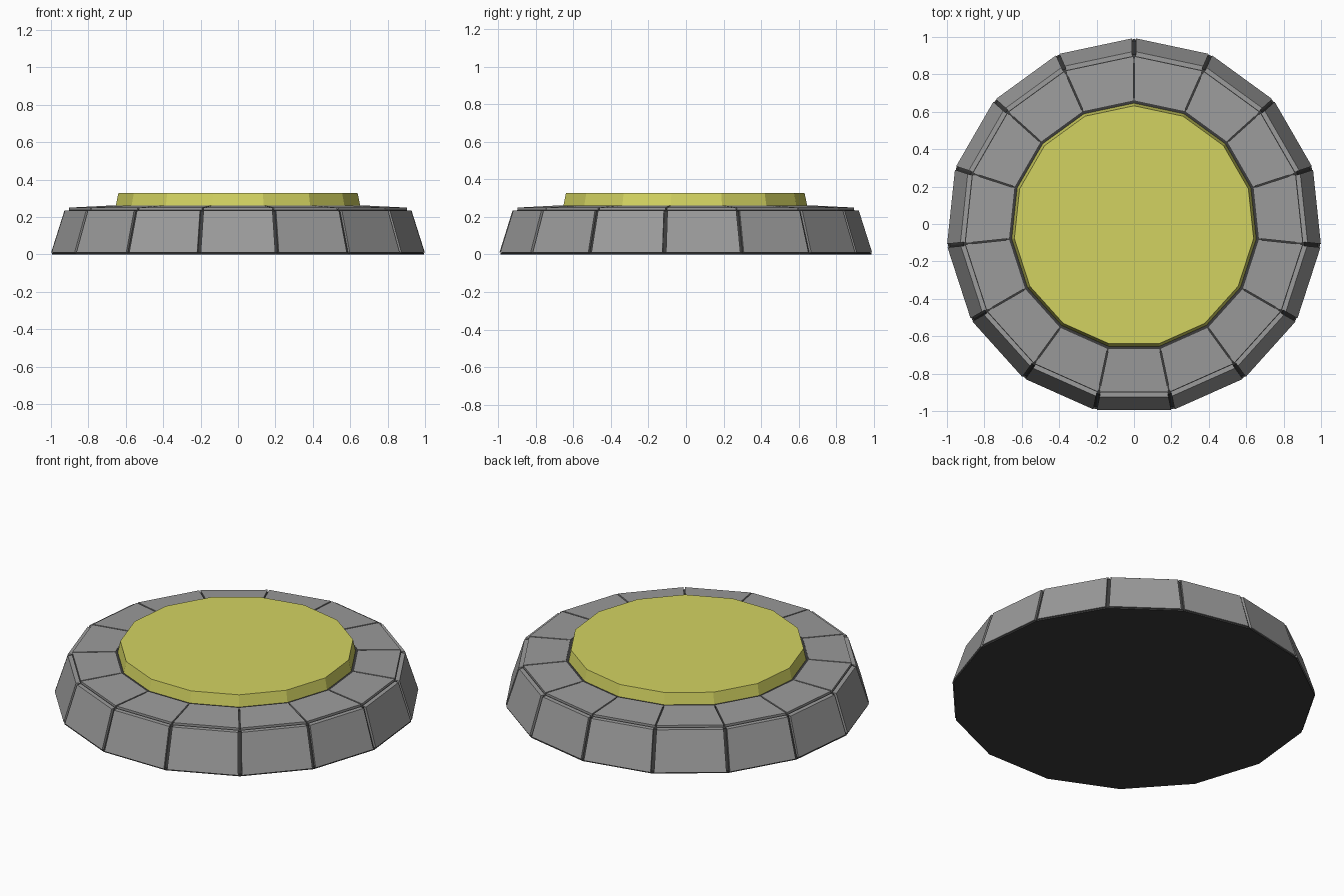
import bpy, bmesh, math
from mathutils import Vector

if "Cube" in bpy.data.objects:
    bpy.data.objects.remove(bpy.data.objects["Cube"])

N = 15
STEP = 2 * math.pi / N
YC = -0.011  # centres the odd-sided ring on its bounds


def material(name, r, g, b):
    m = bpy.data.materials.new(name)
    m.diffuse_color = (r, g, b, 1)
    m.use_nodes = True
    m.node_tree.nodes["Principled BSDF"].inputs["Base Color"].default_value = m.diffuse_color
    return m


STONE = material("stone grey", 0.33, 0.33, 0.33)
DARK = material("dark grout", 0.045, 0.045, 0.045)
YELLOW = material("yellow pad", 0.65, 0.65, 0.12)


def corner(i, r, z):
    a = math.pi / 2 + i * STEP
    return Vector((r * math.cos(a), r * math.sin(a) + YC, z))


def finish(bm, name, mat):
    bmesh.ops.recalc_face_normals(bm, faces=bm.faces)
    me = bpy.data.meshes.new(name)
    bm.to_mesh(me)
    bm.free()
    me.materials.append(mat)
    ob = bpy.data.objects.new(name, me)
    bpy.context.collection.objects.link(ob)


def lathe(name, profile, mat):
    """Closed 15-sided solid from (radius, z) rings, bottom to top."""
    bm = bmesh.new()
    rings = [[bm.verts.new(corner(i, r, z)) for i in range(N)] for r, z in profile]
    for a, b in zip(rings, rings[1:]):
        for i in range(N):
            j = (i + 1) % N
            bm.faces.new((a[i], a[j], b[j], b[i]))
    bm.faces.new(rings[0])
    bm.faces.new(rings[-1])
    finish(bm, name, mat)


def blocks(name, section, gap, mat):
    """One block per side: a (radius, z) section swept along the side, trimmed by gap."""
    bm = bmesh.new()
    for i in range(N):
        ends = [[], []]
        for r, z in section:
            p, q = corner(i, r, z), corner(i + 1, r, z)
            d = (q - p).normalized() * gap
            ends[0].append(bm.verts.new(p + d))
            ends[1].append(bm.verts.new(q - d))
        n = len(section)
        for k in range(n):
            m = (k + 1) % n
            bm.faces.new((ends[0][k], ends[0][m], ends[1][m], ends[1][k]))
        bm.faces.new(ends[0])
        bm.faces.new(ends[1])
    finish(bm, name, mat)


# Dark core showing in the joints and underneath
lathe("core", [(1.0, 0), (1.0, 0.008), (0.99, 0.01), (0.917, 0.232),
               (0.895, 0.243), (0.685, 0.25), (0.685, 0.26), (0.64, 0.26)], DARK)
# Sloping outer wall stones
blocks("wall_stones", [(1.0055, 0.01), (0.934, 0.235), (0.90, 0.235), (0.96, 0.01)], 0.01, STONE)
# Flat top paving stones
blocks("top_stones", [(0.908, 0.235), (0.908, 0.25), (0.672, 0.262), (0.672, 0.235)], 0.004, STONE)
# Raised yellow pad
lathe("pad", [(0.658, 0.255), (0.643, 0.328)], YELLOW)
